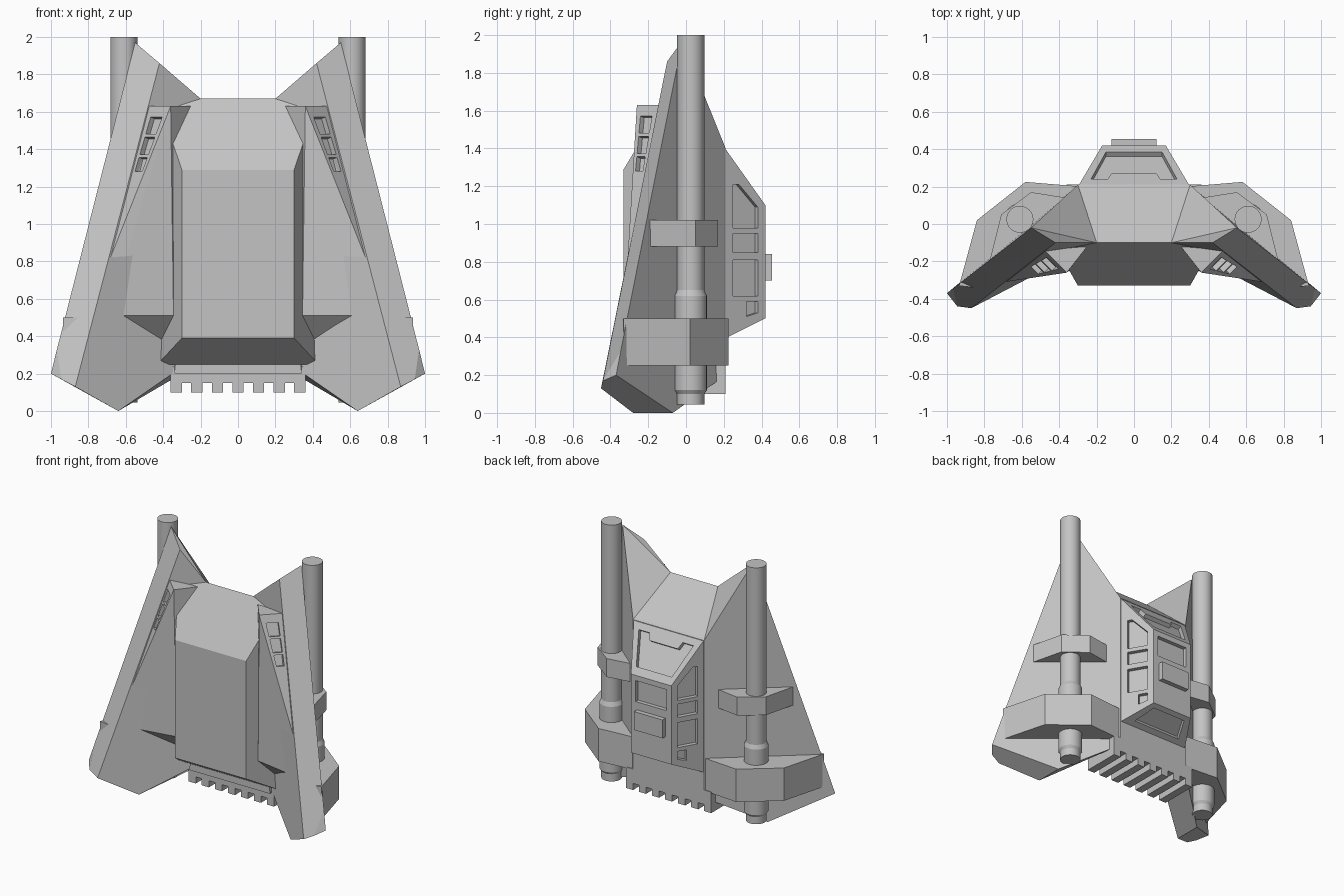
import bpy, bmesh
from mathutils import Vector as V, Matrix

if "Cube" in bpy.data.objects:
    bpy.data.objects.remove(bpy.data.objects["Cube"])

GREY = (0.55, 0.55, 0.55, 1)
grey = bpy.data.materials.new("hull_grey")
grey.use_nodes = True
grey.diffuse_color = GREY
grey.node_tree.nodes["Principled BSDF"].inputs["Base Color"].default_value = GREY


def finish(bm, name, mirror=False):
    bmesh.ops.recalc_face_normals(bm, faces=bm.faces)
    mesh = bpy.data.meshes.new(name)
    bm.to_mesh(mesh)
    bm.free()
    mesh.materials.append(grey)
    obj = bpy.data.objects.new(name, mesh)
    bpy.context.collection.objects.link(obj)
    if mirror:
        mod = obj.modifiers.new("Mirror", 'MIRROR')
        mod.use_mirror_merge = False
    return obj


def hull(name, points, mirror=False):
    bm = bmesh.new()
    for p in points:
        bm.verts.new(p)
    out = bmesh.ops.convex_hull(bm, input=bm.verts)
    loose = [v for v in bm.verts if not v.link_faces]
    bmesh.ops.delete(bm, geom=loose, context='VERTS')
    bmesh.ops.dissolve_limit(bm, angle_limit=0.01, verts=bm.verts, edges=bm.edges)
    return finish(bm, name, mirror)


def add_prism(bm, points, offset):
    low = [bm.verts.new(p) for p in points]
    high = [bm.verts.new(V(p) + V(offset)) for p in points]
    bm.faces.new(low)
    bm.faces.new(high)
    for i in range(len(low)):
        j = (i + 1) % len(low)
        bm.faces.new((low[i], low[j], high[j], high[i]))


def add_box(bm, x, y, z):
    add_prism(bm, [(x[0], y[0], z[0]), (x[1], y[0], z[0]),
                   (x[1], y[1], z[0]), (x[0], y[1], z[0])], (0, 0, z[1] - z[0]))


def recess(obj, panels, depth=0.03):
    """Sink flat panels (points, outward direction) into the object."""
    bm = bmesh.new()
    for points, out in panels:
        n = V(out).normalized()
        add_prism(bm, [V(p) + n * 0.02 for p in points], -n * (depth + 0.02))
    cutter = finish(bm, "recess_cutter")
    cutter.hide_render = True
    mod = obj.modifiers.new("Recess", 'BOOLEAN')
    mod.operation, mod.solver, mod.object = 'DIFFERENCE', 'EXACT', cutter
    bpy.context.view_layer.objects.active = obj
    bpy.ops.object.modifier_apply(modifier=mod.name)
    bpy.data.objects.remove(cutter)


def both(x, y, z):
    return [(x, y, z), (-x, y, z)]


# Central body, belly hull and rear cabin
hull("central_body", both(.2, -.1, 1.67) + both(.3, .21, 1.4)
     + both(.3, .21, .2) + both(.34, -.1, .2))
hull("belly_hull", both(.3, -.33, .39) + both(.3, -.33, 1.29)
     + both(.43, -.1, .25) + both(.43, -.1, 1.67))
cabin = hull("cabin", both(.3, .2, 1.41) + both(.3, .2, .39)
             + both(.17, .42, 1.1) + both(.17, .42, .5))

# Cabin windows: sloped canopy, rear panels and sides
panels = []
half = [(.14, .24), (.23, .24), (.15, .385)]
notch = [(.12, .27)] + half
outline = notch + [(-x, y) for x, y in reversed(notch)]
panels.append(([(x, y, 1.41 - (y - .2) * 1.41) for x, y in outline], (0, .31, .22)))
panels.append(([(-.13, .42, .9), (.13, .42, .9), (.13, .42, 1.06), (-.13, .42, 1.06)], (0, 1, 0)))
panels.append(([(x, y, .39 + (y - .2) / 2) for x, y in
                [(-.2, .25), (.2, .25), (.14, .385), (-.14, .385)]], (0, .11, -.22)))
side_windows = [
    [(.25, .98), (.38, .98), (.38, 1.09), (.28, 1.21), (.25, 1.21)],
    [(.25, .85), (.38, .85), (.38, .95), (.25, .95)],
    [(.25, .62), (.38, .62), (.38, .81), (.25, .81)],
    [(.32, .51), (.38, .53), (.38, .59), (.32, .59)],
]
for s in (1, -1):
    for window in side_windows:
        panels.append(([(s * (.3 - (y - .2) * .59), y, z) for y, z in window], (s, .59, 0)))
recess(cabin, panels)

bm = bmesh.new()
add_box(bm, (-.12, .12), (.41, .455), (.7, .84))
finish(bm, "rear_box")

# Vent comb under the tail
bm = bmesh.new()
add_box(bm, (-.36, .36), (-.08, .21), (.15, .26))
for i in range(7):
    x = (i - 3) * .11
    add_box(bm, (x - .03, x + .03), (-.08, .21), (.1, .16))
finish(bm, "vent_comb")

# Drooping wings
corners = dict(
    a=(.2, -.1, 1.67), b=(.3, .21, 1.4), c=(.55, -.02, 1.97), d=(.968, -.345, .33),
    e=(1, -.37, .2), f=(.945, -.44, .17), g=(.87, -.45, .13), h=(.64, -.28, 0),
    i=(.64, -.07, 0), j=(.3, .21, .2), k=(.35, -.08, .2), l=(.42, -.1, 1.86))
bm = bmesh.new()
vert = {key: bm.verts.new(p) for key, p in corners.items()}
for face in "bcdeij abc acl clgfd dfe efghi hijk lghka akjb".split():
    bm.faces.new([vert[key] for key in face])
finish(bm, "wings", True)

# Wedge fairings between belly and wings, with three slots each
top_in, top_out, tip = V((.36, -.26, 1.63)), V((.48, -.14, 1.63)), V((.69, -.31, .8))
fairing = hull("wedge_fairings", [
    top_in, top_out, tip, (.25, -.12, 1.63), (.345, -.25, .51),
    (.69, -.31, .51), (.43, -.1, .34), (.3, -.1, .51)])
out = (tip - top_in).cross(top_out - top_in)
if out.y > 0:
    out = -out
slots = []
for t0, t1 in ((.07, .18), (.2, .31), (.33, .42)):
    slot = []
    for t, u in ((t0, .2), (t0, .75), (t1, .75), (t1, .2)):
        slot.append(top_in.lerp(tip, t).lerp(top_out.lerp(tip, t), u))
    slots.append((slot, out))
recess(fairing, slots)
fairing.modifiers.new("Mirror", 'MIRROR').use_mirror_merge = False

# Clamps holding the barrels
clamps = {
    "lower_clamps": (.25, .5, [(.28, .2), (.58, .225), (.84, .02), (.935, -.33), (.85, -.34), (.35, 0)]),
    "upper_clamps": (.88, 1.02, [(.36, .14), (.55, .17), (.71, .05), (.77, -.19), (.7, -.17), (.4, .05)]),
}
for name, (z0, z1, outline) in clamps.items():
    bm = bmesh.new()
    add_prism(bm, [(x, y, z0) for x, y in outline], (0, 0, z1 - z0))
    finish(bm, name, True)

# Long barrels with sleeves
bm = bmesh.new()
sections = [(.072, .072, .5, 2), (.085, .085, .12, .62), (.085, .072, .62, .65),
            (.072, .085, .1, .12), (.072, .072, .045, .1)]
for r0, r1, z0, z1 in sections:
    bmesh.ops.create_cone(bm, cap_ends=True, segments=32, radius1=r0, radius2=r1,
                          depth=z1 - z0, matrix=Matrix.Translation((.61, .025, (z0 + z1) / 2)))
barrels = finish(bm, "barrels", True)
bpy.ops.object.select_all(action='DESELECT')
barrels.select_set(True)
bpy.context.view_layer.objects.active = barrels
bpy.ops.object.shade_smooth_by_angle()
